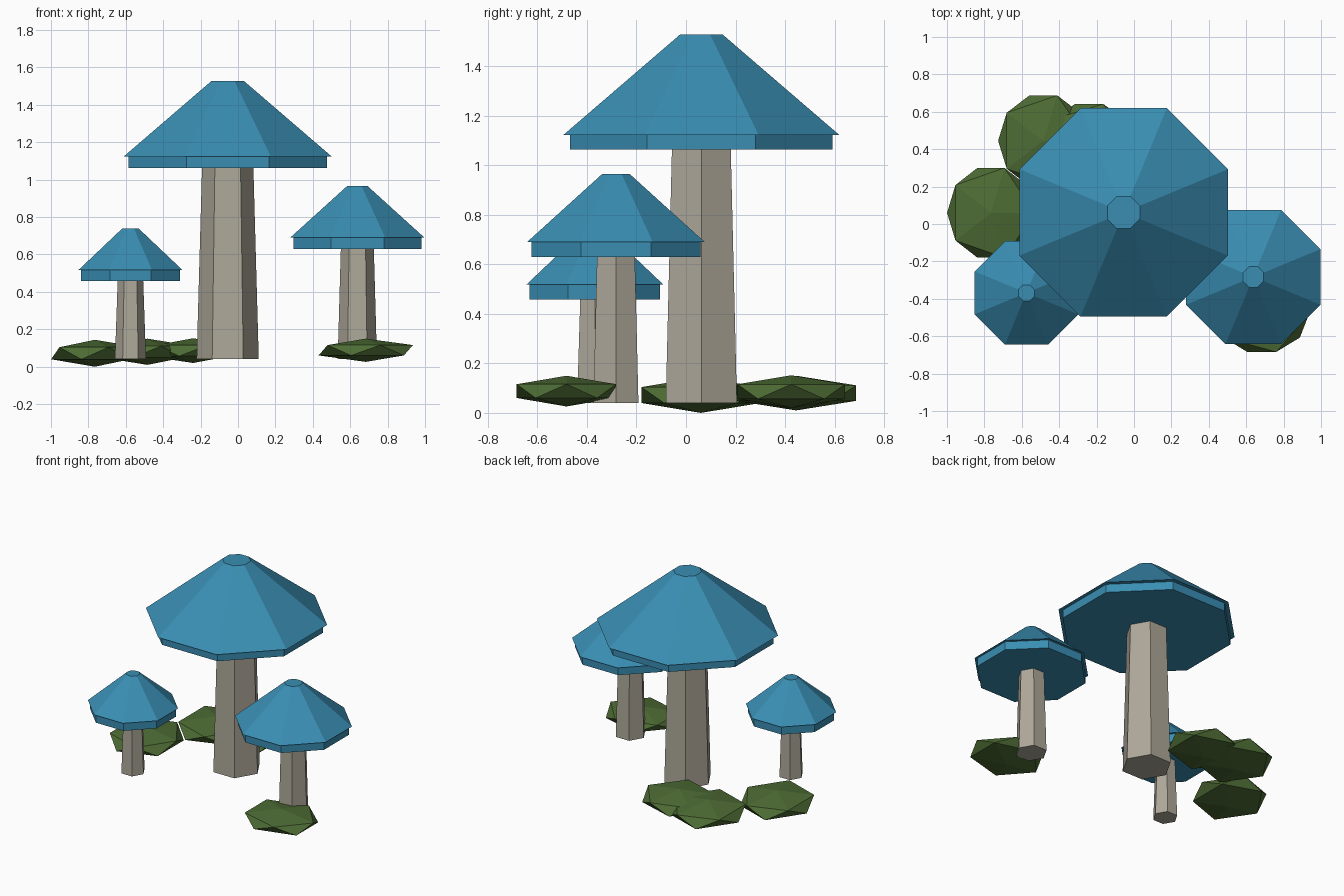
import bpy, bmesh
from math import cos, sin, pi
from mathutils import Matrix

if "Cube" in bpy.data.objects:
    bpy.data.objects.remove(bpy.data.objects["Cube"])


def material(name, rgb):
    m = bpy.data.materials.new(name)
    m.diffuse_color = (*rgb, 1)
    m.use_nodes = True
    m.node_tree.nodes["Principled BSDF"].inputs["Base Color"].default_value = m.diffuse_color
    return m


BLUE = material("cap_blue", (0.042, 0.27, 0.45))
TAN = material("stem_tan", (0.42, 0.39, 0.32))
GREEN = material("moss_green", (0.075, 0.15, 0.035))


def add_object(name, bm, mat):
    bmesh.ops.recalc_face_normals(bm, faces=bm.faces)
    me = bpy.data.meshes.new(name)
    bm.to_mesh(me)
    bm.free()
    me.materials.append(mat)
    bpy.context.collection.objects.link(bpy.data.objects.new(name, me))


def frustum(name, x, y, sides, turn, r0, z0, r1, z1, mat):
    bm = bmesh.new()
    rings = []
    for r, z in ((r0, z0), (r1, z1)):
        angles = [turn + 2 * pi * i / sides for i in range(sides)]
        rings.append([bm.verts.new((x + r * cos(a), y + r * sin(a), z)) for a in angles])
    lo, hi = rings
    bm.faces.new(lo[::-1])
    bm.faces.new(hi)
    for i in range(sides):
        j = (i + 1) % sides
        bm.faces.new((lo[i], lo[j], hi[j], hi[i]))
    add_object(name, bm, mat)


def mushroom(name, x, y, cap_half, rim_z, top_z, stem_r0, stem_r1):
    r = cap_half / cos(pi / 8)      # flat-to-flat half width -> corner radius
    cap_z = rim_z + 0.06
    # tapered hexagonal stem, octagonal rim, octagonal cap
    frustum(name + "_stem", x, y, 6, 0, stem_r0, 0.04, stem_r1, rim_z + 0.01, TAN)
    frustum(name + "_cap_rim", x, y, 8, pi / 8, r * 0.952, rim_z, r * 0.952, cap_z, BLUE)
    frustum(name + "_cap", x, y, 8, pi / 8, r, cap_z, r * 0.155, top_z, BLUE)


mushroom("large_mushroom", -0.055, 0.062, 0.557, 1.063, 1.528, 0.166, 0.137)
mushroom("medium_mushroom", 0.638, -0.283, 0.359, 0.63, 0.965, 0.105, 0.088)
mushroom("small_mushroom", -0.575, -0.368, 0.277, 0.458, 0.74, 0.083, 0.068)

# flattened faceted moss clumps: centre and radii
clumps = [
    ((0.683, -0.483, 0.088), (0.282, 0.236, 0.062)),
    ((-0.765, 0.06, 0.072), (0.262, 0.282, 0.072)),
    ((-0.485, 0.445, 0.08), (0.27, 0.285, 0.07)),
    ((-0.24, 0.425, 0.086), (0.27, 0.255, 0.066)),
]
for n, (c, s) in enumerate(clumps, 1):
    bm = bmesh.new()
    bmesh.ops.create_icosphere(bm, subdivisions=1, radius=1,
                               matrix=Matrix.Translation(c) @ Matrix.Diagonal((*s, 1)))
    add_object(f"moss_clump_{n}", bm, GREEN)
